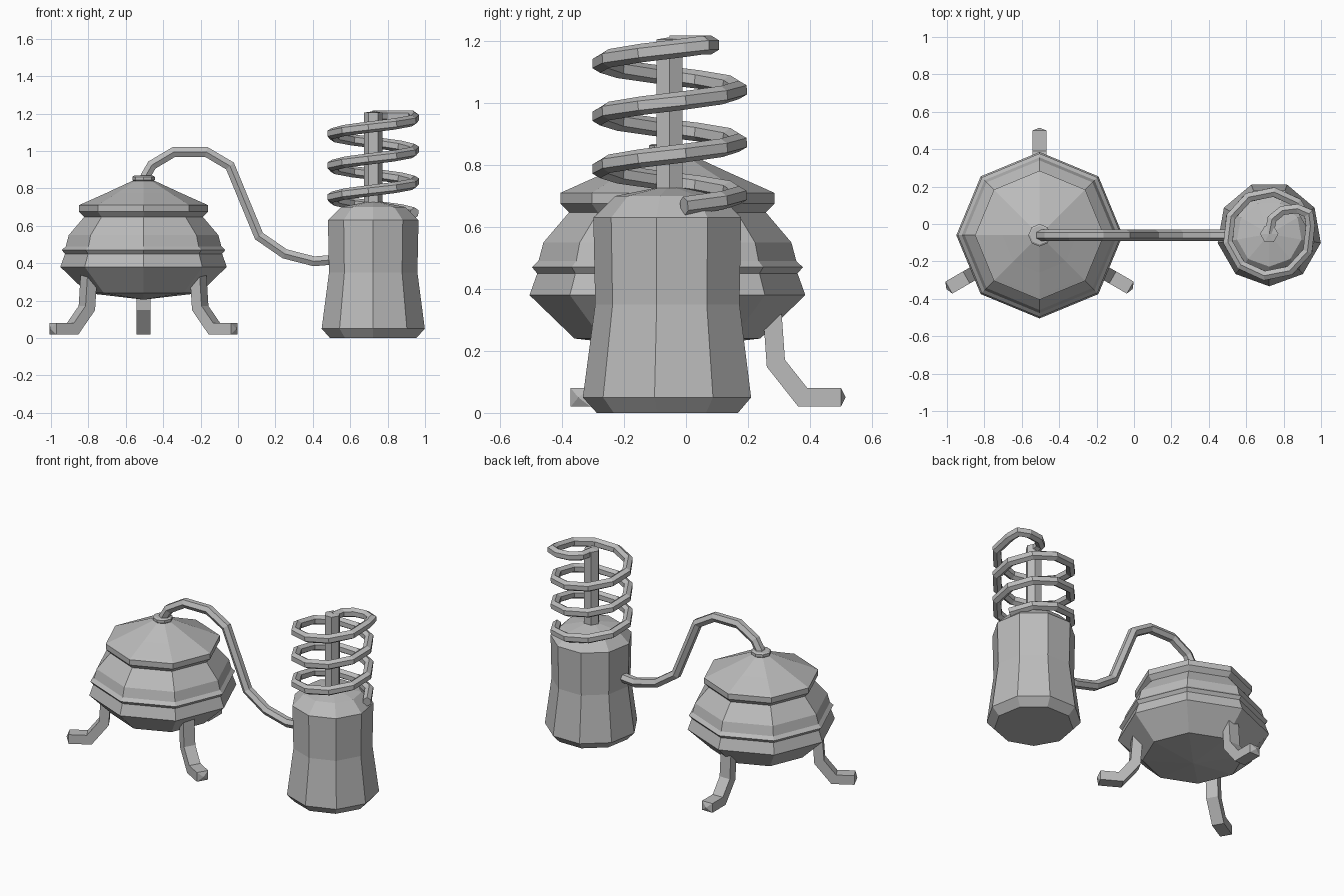
import bpy, bmesh
from math import sin, cos, pi, radians, sqrt
from mathutils import Vector

cube = bpy.data.objects.get("Cube")
if cube:
    bpy.data.objects.remove(cube, do_unlink=True)

metal = bpy.data.materials.new("grey metal")
metal.use_nodes = True
GREY = (0.5, 0.5, 0.5, 1)
metal.diffuse_color = GREY
metal.node_tree.nodes["Principled BSDF"].inputs["Base Color"].default_value = GREY

POT = Vector((-0.505, -0.06, 0))
TANK = Vector((0.723, -0.053, 0))


def finish(name, bm):
    bmesh.ops.recalc_face_normals(bm, faces=bm.faces)
    mesh = bpy.data.meshes.new(name)
    bm.to_mesh(mesh)
    bm.free()
    mesh.materials.append(metal)
    obj = bpy.data.objects.new(name, mesh)
    bpy.context.collection.objects.link(obj)
    return obj


def skin(bm, rings):
    """Join consecutive rings of equal size with quads."""
    for a, b in zip(rings, rings[1:]):
        for i in range(len(a)):
            j = (i + 1) % len(a)
            bm.faces.new((a[i], a[j], b[j], b[i]))


def close_end(bm, ring, tip=None):
    """Close a ring with a flat face, or with a fan to a tip."""
    if tip is None:
        bm.faces.new(ring)
        return
    v = bm.verts.new(tip)
    for i in range(len(ring)):
        bm.faces.new((ring[i], ring[(i + 1) % len(ring)], v))


def lathe(name, centre, profile, sides, start=0.0, bottom=None, top=None):
    """Turn a (radius, height) profile; bottom and top are optional apex heights."""
    bm = bmesh.new()
    rings = []
    for r, z in profile:
        rings.append([bm.verts.new(centre + Vector((r * cos(a), r * sin(a), z)))
                      for a in (start + 2 * pi * i / sides for i in range(sides))])
    skin(bm, rings)
    for ring, z in ((rings[0], bottom), (rings[-1], top)):
        close_end(bm, ring, None if z is None else centre + Vector((0, 0, z)))
    return finish(name, bm)


def sweep(name, path, side, half_side, half_across, sides=6, turn=0.0, tip=0.0):
    """Sweep a polygon along a path, with mitred bends."""
    bm = bmesh.new()
    rings = []
    for i, p in enumerate(path):
        d_in = (p - path[i - 1]).normalized() if i else (path[1] - p).normalized()
        d_out = (path[i + 1] - p).normalized() if i + 1 < len(path) else d_in
        t = (d_in + d_out).normalized()
        u = (side - t * side.dot(t)).normalized()
        w = t.cross(u) / max(t.dot(d_in), 0.6)
        ring = []
        for k in range(sides):
            a = turn + 2 * pi * k / sides
            ring.append(bm.verts.new(p + u * half_side * cos(a) + w * half_across * sin(a)))
        rings.append(ring)
    skin(bm, rings)
    close_end(bm, rings[0])
    end = path[-1] + (path[-1] - path[-2]).normalized() * tip
    close_end(bm, rings[-1], end if tip else None)
    return finish(name, bm)


# Round pot with a raised belt
lathe("pot_body", POT,
      [(0.30, 0.24), (0.445, 0.38), (0.42, 0.45), (0.437, 0.47), (0.416, 0.49),
       (0.40, 0.55), (0.315, 0.65)], 8, bottom=0.205, top=0.66)

# Domed lid with a rim, and the collar on top of it
lathe("pot_lid", POT,
      [(0.31, 0.64), (0.345, 0.675), (0.345, 0.71), (0.323, 0.72), (0.20, 0.775),
       (0.06, 0.84)], 8, top=0.85)
lathe("lid_collar", POT, [(0.05, 0.835), (0.06, 0.845), (0.06, 0.862), (0.05, 0.868)], 8)

# Three bent legs
LEG = [(0.335, 0.36), (0.34, 0.30), (0.35, 0.16), (0.437, 0.05), (0.56, 0.05)]
for name, angle in (("back_leg", 90), ("right_leg", 210), ("left_leg", 330)):
    a = radians(angle)
    out = Vector((cos(a), sin(a), 0))
    across = Vector((-sin(a), cos(a), 0))
    path = [POT + out * r + Vector((0, 0, z)) for r, z in LEG]
    sweep(name, path, across, 0.037 * sqrt(2), 0.03 * sqrt(2), 4, pi / 4, tip=0.015)

# Pipe from the lid down to the tank
PIPE = [(-0.505, 0.83), (-0.495, 0.865), (-0.46, 0.925), (-0.342, 0.995), (-0.17, 0.995),
        (-0.043, 0.92), (0.112, 0.545), (0.25, 0.45), (0.406, 0.41), (0.53, 0.42)]
sweep("pipe", [Vector((x, -0.06, z)) for x, z in PIPE], Vector((0, 1, 0)), 0.031, 0.03)

# Tank with a waist, a chamfered foot and a sloping shoulder
lathe("tank", TANK,
      [(0.235, 0.0), (0.28, 0.05), (0.24, 0.35), (0.246, 0.63), (0.175, 0.70)],
      9, start=-pi / 2, top=0.735)

# Central rod
lathe("rod", TANK, [(0.049, 0.69), (0.049, 1.205)], 6, top=1.212)

# Rising coil whose upper end curls in to the rod
coil = []
for step in range(31):
    deg = 12 + step * 36
    a = radians(deg)
    coil.append(TANK + Vector((0.225 * cos(a), 0.225 * sin(a), 0.705 + 0.17 * (deg - 90) / 360)))
for x, y in ((0.21, 0.11), (0.15, 0.135), (0.07, 0.125), (0.015, 0.08), (0.0, 0.0)):
    coil.append(TANK + Vector((x, y, 1.187)))
sweep("coil", coil, Vector((0, 0, 1)), 0.03, 0.028)
